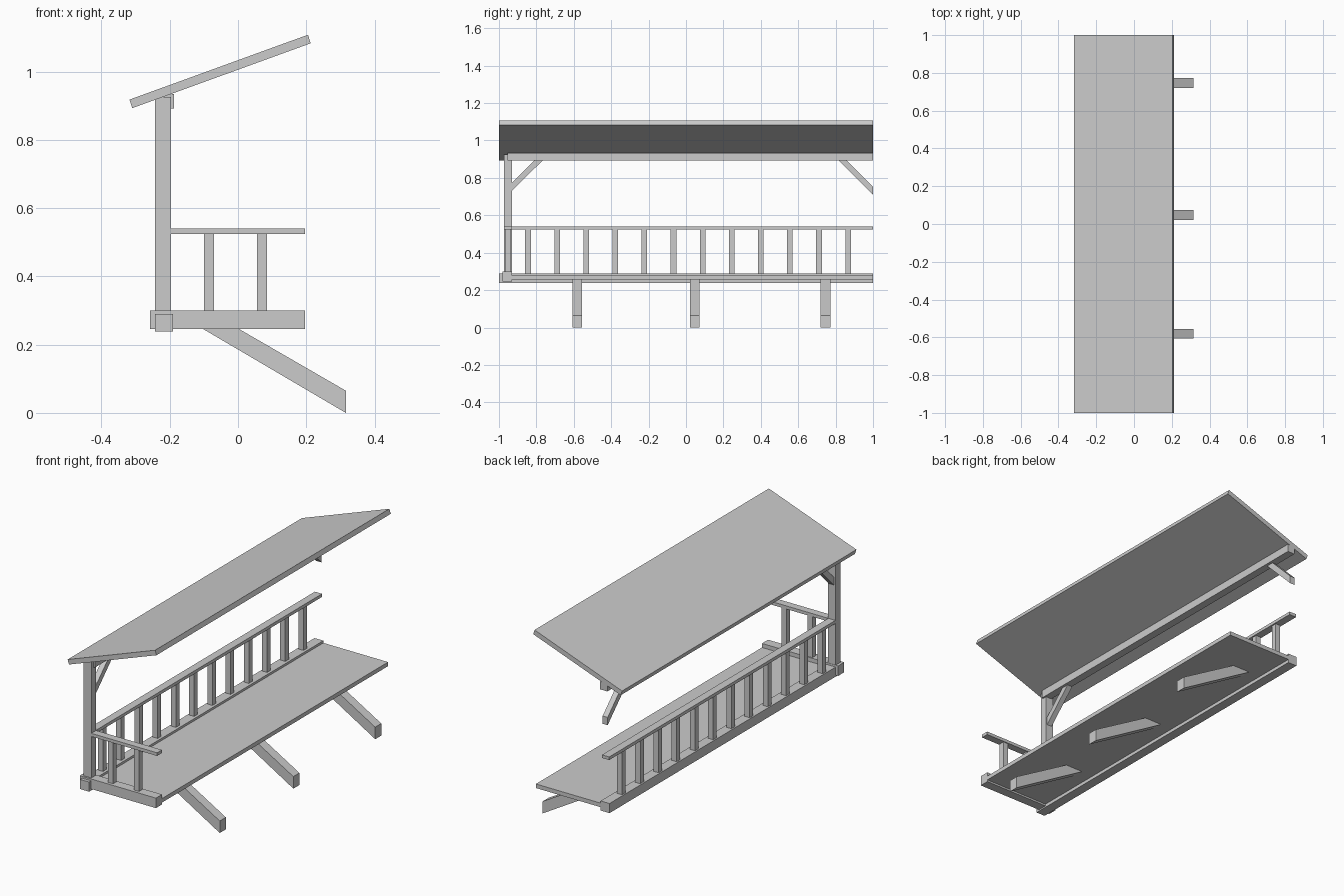
import bpy
import bmesh

cube = bpy.data.objects.get("Cube")
if cube:
    bpy.data.objects.remove(cube, do_unlink=True)

GREY = (0.6, 0.6, 0.6, 1.0)
wood = bpy.data.materials.new("light_grey_wood")
wood.use_nodes = True
wood.diffuse_color = GREY
wood.node_tree.nodes["Principled BSDF"].inputs["Base Color"].default_value = GREY


def prism(name, outline, axis, low, high):
    """Extrude a 2D outline along x (outline in y, z) or along y (outline in x, z)."""
    def place(p, depth):
        return (depth, p[0], p[1]) if axis == "x" else (p[0], depth, p[1])

    bm = bmesh.new()
    near = [bm.verts.new(place(p, low)) for p in outline]
    far = [bm.verts.new(place(p, high)) for p in outline]
    bm.faces.new(near)
    bm.faces.new(far[::-1])
    n = len(outline)
    for i in range(n):
        j = (i + 1) % n
        bm.faces.new((near[i], far[i], far[j], near[j]))
    bmesh.ops.recalc_face_normals(bm, faces=bm.faces)
    mesh = bpy.data.meshes.new(name)
    bm.to_mesh(mesh)
    bm.free()
    mesh.materials.append(wood)
    obj = bpy.data.objects.new(name, mesh)
    bpy.context.collection.objects.link(obj)
    return obj


def box(name, x, y, z):
    """Box from (low, high) ranges on each axis."""
    return prism(name, [(x[0], z[0]), (x[1], z[0]), (x[1], z[1]), (x[0], z[1])], "y", *y)


POST_X = (-0.243, -0.196)
POST_Y = (-0.972, -0.931)
RAIL_Z = (0.524, 0.541)
SLAT = 0.015  # half width of a baluster

# Floor frame and floor
box("long_sill", (-0.243, -0.19), (-1, 1), (0.238, 0.29))
box("end_sill", (-0.258, 0.197), (-0.982, -0.93), (0.246, 0.30))
box("floor", (-0.2, 0.197), (-0.94, 1), (0.256, 0.278))

# Post, top beam and sloping roof
box("corner_post", POST_X, POST_Y, (0.28, 0.925))
box("top_beam", (-0.23, -0.187), (-0.955, 1), (0.892, 0.934))
prism("roof", [(-0.31, 0.893), (0.213, 1.083), (0.205, 1.108), (-0.318, 0.918)], "y", -1, 1)

# Knee braces under the beam
BRACE_X = (-0.232, -0.202)
prism("front_brace", [(-0.931, 0.73), (-0.931, 0.773), (-0.808, 0.895), (-0.765, 0.895)],
      "x", *BRACE_X)
prism("back_brace", [(1, 0.71), (1, 0.752), (0.857, 0.895), (0.814, 0.895)], "x", *BRACE_X)

# Long railing
box("long_rail", (-0.241, -0.198), (POST_Y[1], 1), RAIL_Z)
for i in range(12):
    y = -0.845 + i * 0.1556
    box(f"long_baluster_{i + 1}", (-0.22 - SLAT, -0.22 + SLAT),
        (y - SLAT, y + SLAT), (0.28, 0.53))

# End railing
box("end_rail", (POST_X[1], 0.197), POST_Y, RAIL_Z)
for i, x in enumerate((-0.085, 0.07)):
    box(f"end_baluster_{i + 1}", (x - SLAT, x + SLAT),
        (-0.951 - SLAT, -0.951 + SLAT), (0.29, 0.53))

# Slanted struts below the floor
for i, y in enumerate((-0.581, 0.047, 0.746)):
    prism(f"floor_strut_{i + 1}",
          [(-0.123, 0.258), (0.316, 0), (0.316, 0.065), (-0.018, 0.258)],
          "y", y - 0.026, y + 0.026)
